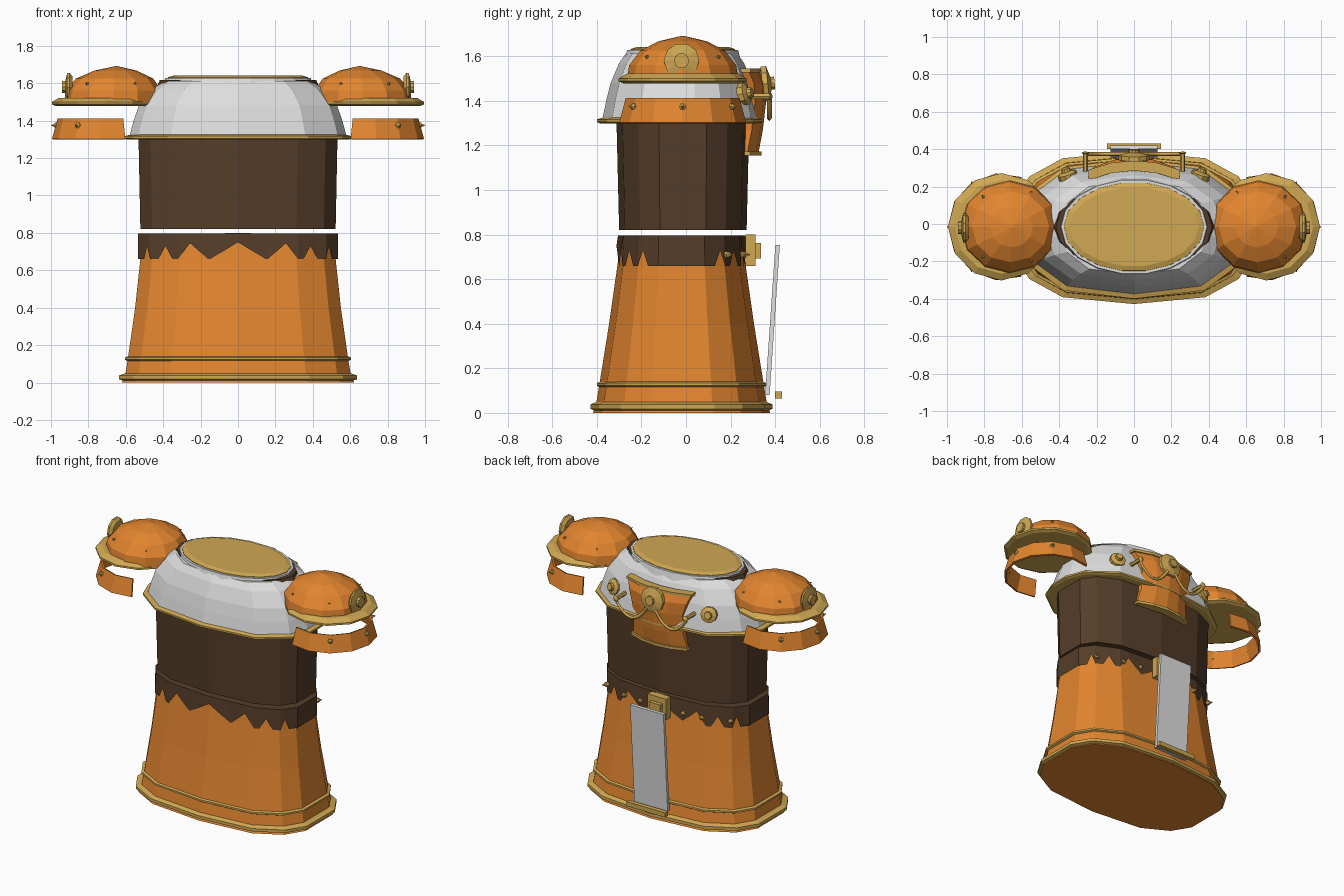
import bpy, bmesh, math
from mathutils import Vector

cube = bpy.data.objects.get("Cube")
if cube:
    bpy.data.objects.remove(cube)


def material(name, hex_code):
    rgb = [int(hex_code[i:i + 2], 16) / 255 for i in (0, 2, 4)]
    lin = [c / 12.92 if c <= 0.04045 else ((c + 0.055) / 1.055) ** 2.4 for c in rgb]
    m = bpy.data.materials.new(name)
    m.use_nodes = True
    m.diffuse_color = (*lin, 1)
    m.node_tree.nodes["Principled BSDF"].inputs["Base Color"].default_value = (*lin, 1)
    return m


ORANGE = material("orange_cloth", "E2852F")
DARK = material("dark_leather", "553D29")
BRASS = material("brass", "D0A853")
WHITE = material("pale_plate", "DEDEDE")
GREY = material("grey_steel", "E0E0E1")


def finish(name, bm, mat):
    bmesh.ops.recalc_face_normals(bm, faces=bm.faces)
    mesh = bpy.data.meshes.new(name)
    bm.to_mesh(mesh)
    bm.free()
    mesh.materials.append(mat)
    ob = bpy.data.objects.new(name, mesh)
    bpy.context.collection.objects.link(ob)
    return ob


def loft(name, rings, mat, closed=True, caps=True):
    """Skin a list of equally long point rings."""
    bm = bmesh.new()
    loops = [[bm.verts.new(p) for p in r] for r in rings]
    n = len(loops[0])
    for lo, hi in zip(loops, loops[1:]):
        for i in range(n if closed else n - 1):
            j = (i + 1) % n
            bm.faces.new((lo[i], lo[j], hi[j], hi[i]))
    if caps:
        bm.faces.new(loops[0])
        bm.faces.new(loops[-1])
    return finish(name, bm, mat)


def mirrored(quarter):
    """Complete an outline from its front left quarter."""
    half = quarter + [(x, -y) for x, y in reversed(quarter)]
    return half + [(-x, y) for x, y in reversed(half[1:-1])]


# Boxy outline for the body, rounder one for the chest
QUARTER = [(0, -1), (0.6, -0.91), (0.88, -0.67), (1, -0.36)]
BODY = mirrored(QUARTER)
CHEST = mirrored([(0, -1), (0.62, -0.88), (0.92, -0.52), (1, -0.18)])


def torso(name, sections, mat, outline=BODY, cy=-0.02):
    return loft(name, [[(a * x, cy + b * y, z) for x, y in outline] for z, a, b in sections], mat)


def oval(z, rx, ry, cx=0, cy=-0.015, n=12):
    return [(cx + rx * math.cos(math.tau * i / n), cy + ry * math.sin(math.tau * i / n), z)
            for i in range(n)]


def box(name, size, loc, mat, tilt=0):
    bm = bmesh.new()
    bmesh.ops.create_cube(bm, size=1)
    bmesh.ops.scale(bm, vec=size, verts=bm.verts)
    ob = finish(name, bm, mat)
    ob.location = loc
    ob.rotation_euler.x = tilt


def boss(name, loc, direction, profile, n=10):
    """Turned brass fitting; profile is (height, radius) along a direction."""
    ob = loft(name, [oval(h, r, r, cy=0, n=n) for h, r in profile], BRASS)
    ob.location = loc
    ob.rotation_euler = Vector(direction).to_track_quat('Z', 'Y').to_euler()


def rivet(name, loc, direction, r=0.016):
    boss(name, loc, direction,
         [(-0.01, r), (r * 0.5, r), (r * 0.75, r * 0.6), (r * 1.8, r * 0.15)], 6)


# Skirt with brass hems
torso("skirt", [(0, 0.622, 0.398), (0.03, 0.605, 0.385), (0.12, 0.59, 0.37), (0.4, 0.55, 0.325),
                (0.66, 0.522, 0.288), (0.78, 0.515, 0.272)], ORANGE)
torso("lower_hem", [(0.01, 0.615, 0.39), (0.018, 0.637, 0.408), (0.038, 0.637, 0.408),
                    (0.05, 0.6, 0.38)], BRASS)
torso("upper_hem", [(0.115, 0.59, 0.368), (0.122, 0.604, 0.38), (0.134, 0.604, 0.38),
                    (0.14, 0.587, 0.366)], BRASS)

# Jagged leather band: (position along the quarter outline, lower edge height)
TEETH = [(0, .75), (.46, .66), (.5, .66), (.8, .745), (1, .66), (1.2, .66), (1.45, .73),
         (1.7, .66), (2, .66), (2.25, .73), (2.5, .66), (3, .66)]


def outline_at(t):
    i = min(int(t), 2)
    return Vector(QUARTER[i]).lerp(Vector(QUARTER[i + 1]), t - i)


half = [(*outline_at(t), z) for t, z in TEETH]
half += [(x, -y, z) for x, y, z in reversed(half)]
full = half + [(-x, y, z) for x, y, z in reversed(half[1:-1])]
loft("jagged_band", [[(0.534 * x, -0.02 + 0.292 * y, z) for x, y, z in full],
                     [(0.534 * x, -0.02 + 0.285 * y, 0.797) for x, y, z in full]], DARK, caps=False)
torso("band_top", [(0.785, 0.53, 0.281), (0.797, 0.532, 0.283)], DARK)

# Upper torso and chest shell
torso("waist", [(0.82, 0.522, 0.286), (1.31, 0.532, 0.298)], DARK, cy=-0.014)
torso("chest", [(1.31, 0.582, 0.357), (1.40, 0.558, 0.338), (1.48, 0.53, 0.318),
                (1.57, 0.46, 0.28), (1.612, 0.39, 0.25)], WHITE, CHEST)
torso("chest_rim", [(1.298, 0.59, 0.36), (1.305, 0.607, 0.375), (1.317, 0.607, 0.375),
                    (1.325, 0.575, 0.35)], BRASS, CHEST, cy=-0.025)
loft("shoulder_lining", [oval(1.54, 0.45, 0.22, n=18), oval(1.618, 0.418, 0.235, n=18)], DARK)
loft("collar", [oval(1.58, 0.4, 0.265, n=18), oval(1.628, 0.39, 0.253, n=18)], WHITE)
loft("collar_lid", [oval(1.6, 0.38, 0.243, n=18), oval(1.632, 0.375, 0.238, n=18),
                    oval(1.641, 0.345, 0.212, n=18)], BRASS)

# Shoulder pads, arm bands and their fittings
for side, s in (("left", 1), ("right", -1)):
    dome = [(1.5, 0.262, 0.25, 0.667), (1.56, 0.257, 0.24, 0.665), (1.625, 0.207, 0.19, 0.66),
            (1.667, 0.115, 0.11, 0.655), (1.692, 0.004, 0.004, 0.65)]
    loft(side + "_shoulder_dome", [oval(z, rx, ry, s * cx) for z, rx, ry, cx in dome], ORANGE)
    loft(side + "_shoulder_brim", [oval(z, r, r, s * 0.708) for z, r in
                                   ((1.478, 0.265), (1.488, 0.287), (1.5, 0.287), (1.522, 0.25))], BRASS)
    arc = [math.radians(112) * (i / 4 - 1) for i in range(9)]
    band = loft(side + "_arm_band", [[(s * (0.708 + r * math.cos(t)), -0.015 + r * math.sin(t), z)
                                      for t in arc] for z, r in ((1.3, 0.28), (1.41, 0.25))],
                ORANGE, closed=False, caps=False)
    shell = band.modifiers.new("thickness", 'SOLIDIFY')
    shell.thickness = 0.014
    shell.offset = 0
    for i, t in enumerate((-56, 0, 56)):
        d = Vector((s * math.cos(math.radians(t)), math.sin(math.radians(t)), 0))
        rivet(f"{side}_arm_rivet_{i}", Vector((s * 0.708, -0.015, 1.375)) + d * 0.262, d)
    for i, t in enumerate((-120, -50, 50, 120)):
        d = Vector((s * math.cos(math.radians(t)), math.sin(math.radians(t)), 0.5))
        rivet(f"{side}_dome_rivet_{i}", (s * 0.663 + d.x * 0.222, -0.015 + d.y * 0.208, 1.597), d, 0.008)
    boss(side + "_shoulder_boss", (s * 0.905, -0.02, 1.58), (s, 0, 0),
         [(-0.02, 0.06), (-0.004, 0.08), (0.008, 0.08), (0.016, 0.045), (0.018, 0.034), (0.036, 0.034)])
    boss(side + "_chest_stud", (s * 0.355, 0.26, 1.43), (s * 0.35, 1, 0.25),
         [(-0.02, 0.052), (0.012, 0.052), (0.022, 0.026), (0.04, 0.022)])


# Back shield: curved panel with a narrow waist and brass end trims
def shield_row(z, w, y, depth=0.035):
    row = [(u * w, y - 0.05 * u * u, z) for u in (-1, -0.5, 0, 0.5, 1)]
    return row + [(x, yy - depth, zz) for x, yy, zz in reversed(row)]


loft("back_shield", [shield_row(1.165, 0.205, 0.325), shield_row(1.27, 0.185, 0.345),
                     shield_row(1.40, 0.19, 0.36), shield_row(1.48, 0.215, 0.355),
                     shield_row(1.535, 0.235, 0.33)], ORANGE)
for name, z, w, y in (("shield_lower_trim", 1.155, 0.212, 0.338), ("shield_upper_trim", 1.527, 0.242, 0.34)):
    loft(name, [shield_row(z, w, y, 0.055), shield_row(z + 0.018, w, y, 0.055)], BRASS)
boss("shield_boss", (0, 0.342, 1.475), (0, 1, 0.1),
     [(0, 0.083), (0.025, 0.083), (0.035, 0.045), (0.04, 0.03), (0.056, 0.03)])

# Swagged cords on either side of the boss
for side, s in (("left", 1), ("right", -1)):
    cu = bpy.data.curves.new(side + "_cord", 'CURVE')
    cu.dimensions = '3D'
    cu.bevel_depth = 0.011
    cu.bevel_resolution = 0
    sp = cu.splines.new('POLY')
    sp.points.add(8)
    for i, p in enumerate(sp.points):
        u = i / 8
        p.co = (s * (0.03 + 0.235 * u), 0.374, 1.42 - 0.01 * u - 0.38 * u * (1 - u), 1)
    cu.materials.append(BRASS)
    bpy.context.collection.objects.link(bpy.data.objects.new(side + "_cord", cu))
    boss(side + "_cord_pin", (s * 0.26, 0.28, 1.42), (0, 1, 0),
         [(0, 0.014), (0.095, 0.014), (0.1, 0.022), (0.108, 0.006)], 6)
    # Rivets along the back of the leather band
    for i, (x, y) in enumerate(((0.16, 0.258), (0.29, 0.245), (0.465, 0.185))):
        rivet(f"{side}_band_rivet_{i}", (s * x, y, 0.71), (s * x * 0.8, 0.5, 0))

# Buckle and hanging steel plate
box("buckle_back", (0.14, 0.045, 0.14), (0, 0.289, 0.73), BRASS)
box("buckle_front", (0.085, 0.03, 0.07), (0, 0.322, 0.728), BRASS)
box("hanging_plate", (0.25, 0.02, 0.675), (0, 0.388, 0.417), GREY, tilt=-0.068)
box("plate_foot_bar", (0.29, 0.03, 0.03), (0, 0.415, 0.08), BRASS)
